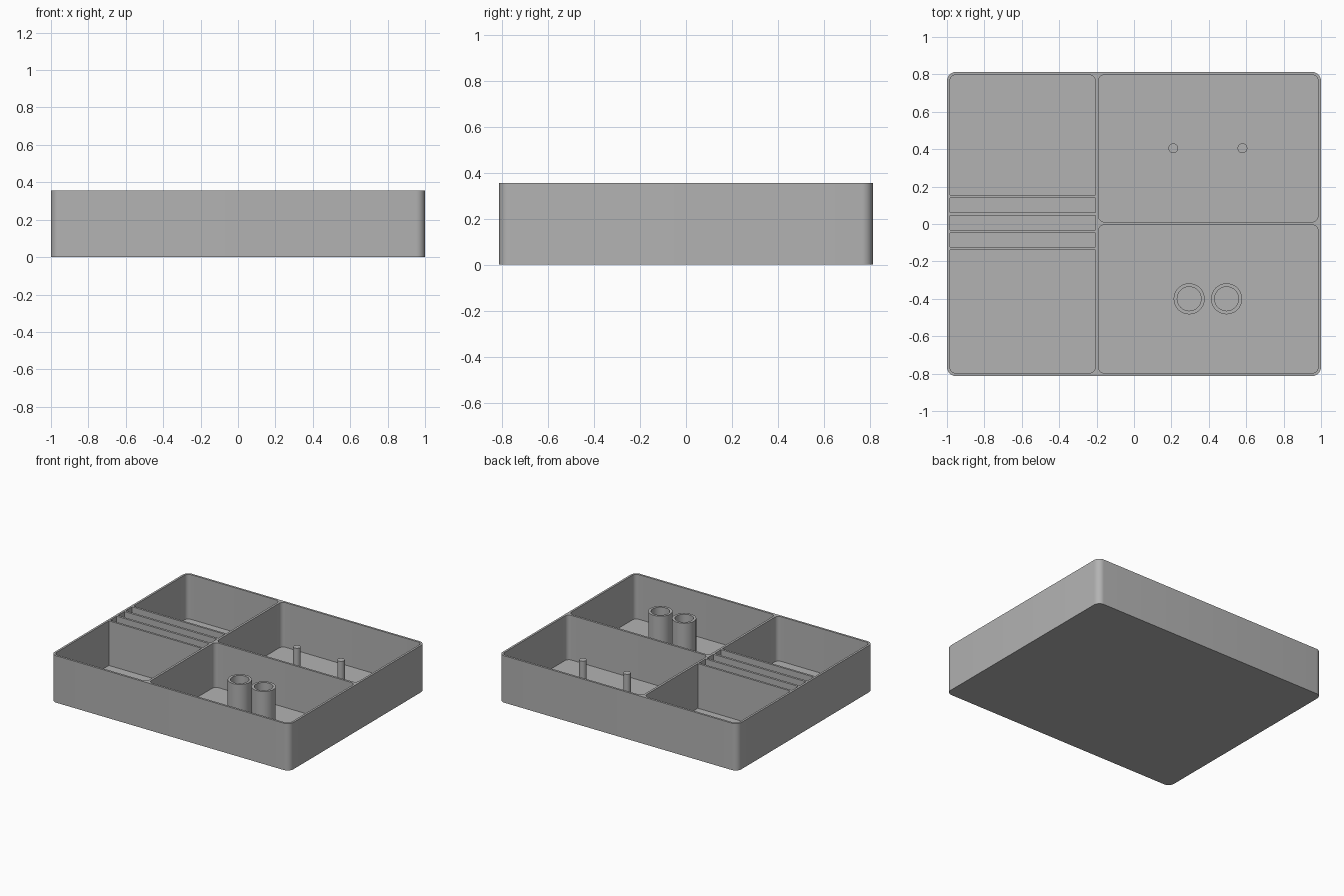
import bpy
import bmesh
import math

if "Cube" in bpy.data.objects:
    bpy.data.objects.remove(bpy.data.objects["Cube"], do_unlink=True)

HEIGHT, FLOOR = 0.355, 0.017
HALF_X, HALF_Y = 1.0, 0.813
WALL = 0.016

grey = bpy.data.materials.new("plain grey")
grey.use_nodes = True
colour = (0.45, 0.45, 0.45, 1)
grey.diffuse_color = colour
grey.node_tree.nodes["Principled BSDF"].inputs["Base Color"].default_value = colour


def make_object(name, bm):
    bmesh.ops.recalc_face_normals(bm, faces=bm.faces)
    mesh = bpy.data.meshes.new(name)
    bm.to_mesh(mesh)
    bm.free()
    mesh.materials.append(grey)
    obj = bpy.data.objects.new(name, mesh)
    bpy.context.collection.objects.link(obj)
    return obj


def smooth(obj):
    bpy.ops.object.select_all(action="DESELECT")
    obj.select_set(True)
    bpy.context.view_layer.objects.active = obj
    bpy.ops.object.shade_smooth_by_angle(angle=math.radians(30))


def add_prism(bm, x0, x1, y0, y1, z0, z1, radii):
    """Upright block; radii run anticlockwise from the (x1, y1) corner."""
    corners = [(x1, y1), (x0, y1), (x0, y0), (x1, y0)]
    signs = [(-1, -1), (1, -1), (1, 1), (-1, 1)]
    outline = []
    for i, ((x, y), (sx, sy), r) in enumerate(zip(corners, signs, radii)):
        steps = 8 if r else 0
        for k in range(steps + 1):
            a = math.pi / 2 * (i + k / max(steps, 1))
            outline.append((x + sx * r + r * math.cos(a), y + sy * r + r * math.sin(a)))
    low = [bm.verts.new((x, y, z0)) for x, y in outline]
    high = [bm.verts.new((x, y, z1)) for x, y in outline]
    bm.faces.new(low[::-1])
    bm.faces.new(high)
    for i in range(len(low)):
        j = (i + 1) % len(low)
        bm.faces.new((low[i], low[j], high[j], high[i]))


def spin_part(name, x, y, profile, closed):
    """Turn a radius/height profile around an upright axis."""
    bm = bmesh.new()
    verts = [bm.verts.new((x + r, y, z)) for r, z in profile]
    edges = [bm.edges.new(pair) for pair in zip(verts, verts[1:])]
    if closed:
        edges.append(bm.edges.new((verts[-1], verts[0])))
    bmesh.ops.spin(bm, geom=verts + edges, cent=(x, y, 0), axis=(0, 0, 1),
                   angle=math.tau, steps=40, use_merge=True)
    bmesh.ops.remove_doubles(bm, verts=bm.verts, dist=0.0001)
    smooth(make_object(name, bm))


# Tray block
bm = bmesh.new()
add_prism(bm, -HALF_X, HALF_X, -HALF_Y, HALF_Y, 0, HEIGHT, [0.048] * 4)
tray = make_object("tray", bm)

# Compartments and card slots to hollow out
R = 0.032
in_x, in_y = HALF_X - WALL, HALF_Y - WALL
left_edge, right_edge = -0.207, -0.19
pockets = [
    (right_edge, in_x, 0.011, in_y, [R] * 4),
    (right_edge, in_x, -in_y, -0.005, [R] * 4),
    (-in_x, left_edge, 0.154, in_y, [R, R, 0, 0]),
    (-in_x, left_edge, -in_y, -0.14, [0, 0, R, R]),
]
for middle in (0.1, 0.007, -0.086):
    pockets.append((-in_x, left_edge, middle - 0.038, middle + 0.038, [0] * 4))

bm = bmesh.new()
for x0, x1, y0, y1, radii in pockets:
    add_prism(bm, x0, x1, y0, y1, FLOOR, HEIGHT + 0.1, radii)
cutter = make_object("pocket_cutter", bm)
cutter.hide_render = True

cut = tray.modifiers.new("hollow", "BOOLEAN")
cut.operation = "DIFFERENCE"
cut.solver = "EXACT"
cut.object = cutter
bpy.ops.object.select_all(action="DESELECT")
tray.select_set(True)
bpy.context.view_layer.objects.active = tray
bpy.ops.object.modifier_apply(modifier=cut.name)
bpy.data.objects.remove(cutter, do_unlink=True)
smooth(tray)

# Pair of open tubes in the front compartment
for name, x in (("tube_inner", 0.295), ("tube_outer", 0.495)):
    spin_part(name, x, -0.4, [(0.083, FLOOR), (0.083, HEIGHT - 0.002),
                              (0.064, HEIGHT - 0.002), (0.064, FLOOR)], True)

# Pair of pegs in the back compartment
for name, x in (("peg_inner", 0.21), ("peg_outer", 0.58)):
    spin_part(name, x, 0.405, [(0, FLOOR), (0.026, FLOOR), (0.026, 0.27), (0, 0.27)], False)
